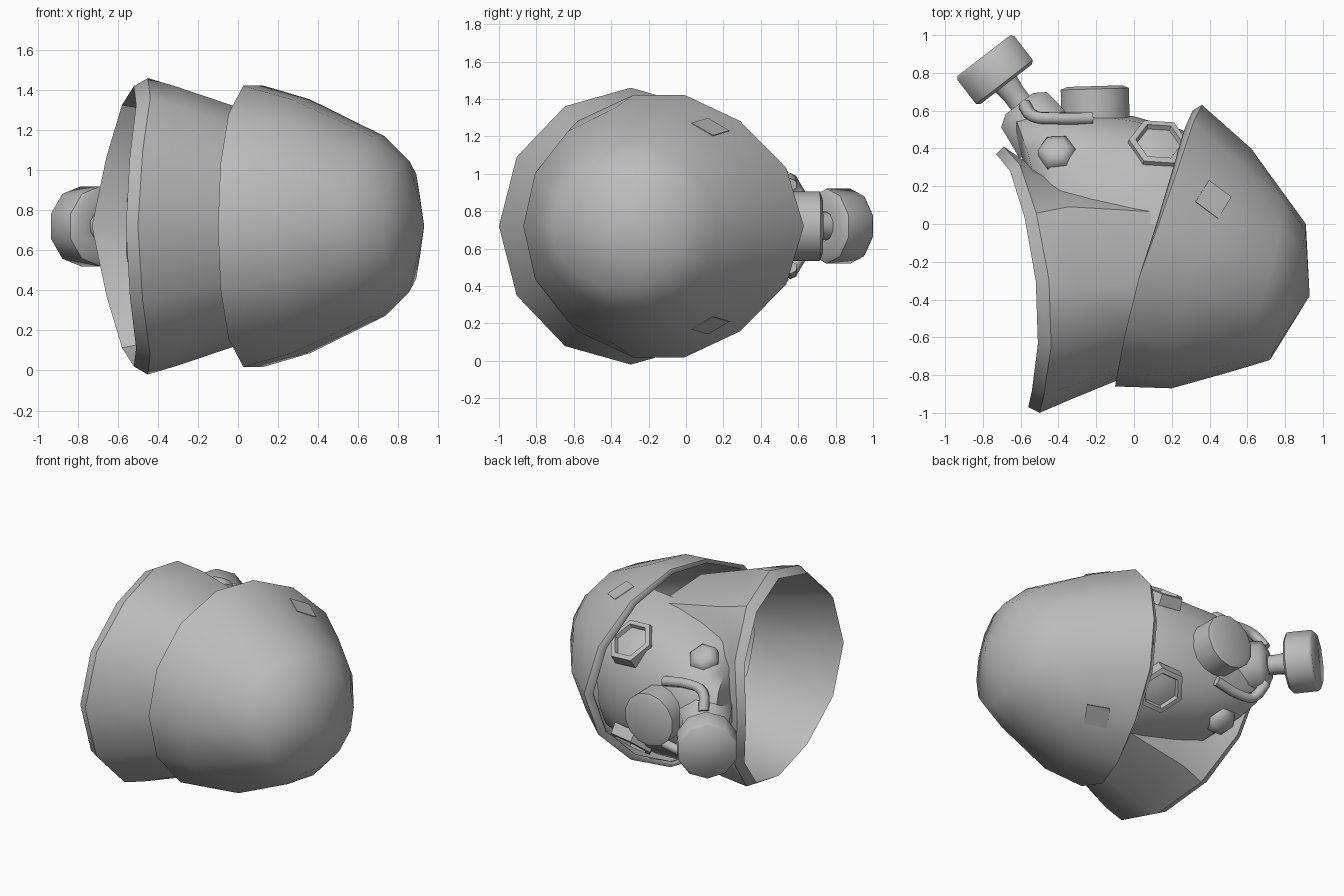
import bpy, bmesh, math
from mathutils import Vector
from mathutils.bvhtree import BVHTree

if "Cube" in bpy.data.objects:
    bpy.data.objects.remove(bpy.data.objects["Cube"])

MID = 0.72  # height of the mirror plane

grey = bpy.data.materials.new("plain_grey")
grey.diffuse_color = (0.5, 0.5, 0.5, 1)
grey.use_nodes = True
grey.node_tree.nodes["Principled BSDF"].inputs["Base Color"].default_value = grey.diffuse_color


def finish(name, bm, angle=45):
    me = bpy.data.meshes.new(name)
    bm.to_mesh(me)
    ob = bpy.data.objects.new(name, me)
    bpy.context.collection.objects.link(ob)
    me.materials.append(grey)
    bpy.ops.object.select_all(action='DESELECT')
    ob.select_set(True)
    bpy.context.view_layer.objects.active = ob
    bpy.ops.object.shade_smooth_by_angle(angle=math.radians(angle))
    return ob


def loft(rings, closed=True, apex=None, cap=False, skip=None):
    """Skin a row of rings; skip(row, column) leaves a face out."""
    bm = bmesh.new()
    rows = [[bm.verts.new(p) for p in r] for r in rings]
    n = len(rows[0])
    for k, (a, b) in enumerate(zip(rows, rows[1:])):
        for i in range(n if closed else n - 1):
            j = (i + 1) % n
            if not (skip and skip(k, i)):
                bm.faces.new((a[i], a[j], b[j], b[i]))
    if apex:
        tip = bm.verts.new(apex)
        for i in range(n):
            bm.faces.new((rows[-1][i], rows[-1][(i + 1) % n], tip))
    if cap:
        bm.faces.new(rows[-1])
    bmesh.ops.recalc_face_normals(bm, faces=bm.faces[:])
    return bm


def tilted_ring(front, back, w, bow, n, p=1.0):
    """Oval ring through two points of the mirror plane, bowed along x at the sides.
    p below 1 makes the front half boxier, above 1 more pointed."""
    f, b = Vector(front), Vector(back)
    c, h = (f + b) / 2, (f - b) / 2
    out = []
    for i in range(n):
        t = math.tau * i / n
        co, s = math.cos(t), abs(math.sin(t))
        k = co ** p if co > 1e-6 else co
        x = c.x + h.x * co + bow * (s if co > 0 else s * s)
        out.append((x, c.y + h.y * k, MID + w * math.sin(t)))
    return out


def lathe(name, origin, axis, profile, n, angle=45):
    """Turned part: profile of (radius, height along axis)."""
    axis = Vector(axis).normalized()
    u = axis.cross(Vector((0, 0, 1)) if abs(axis.z) < 0.5 else Vector((1, 0, 0))).normalized()
    v = axis.cross(u)
    rings = [[Vector(origin) + axis * h
              + u * r * math.cos(math.tau * (i + .5) / n)
              + v * r * math.sin(math.tau * (i + .5) / n) for i in range(n)] for r, h in profile]
    return finish(name, loft(rings, cap=True), angle)


def thicken(ob, t):
    m = ob.modifiers.new("thickness", 'SOLIDIFY')
    m.thickness, m.offset = t, -1


# helmet dome
bm = loft([tilted_ring((.31, .60), (-.07, -.83), .69, -.05, 14, 1.3),
           tilted_ring((.36, .63), (-.10, -.86), .72, -.055, 14, 1.3),
           tilted_ring((.62, .40), (.20, -.87), .65, -.10, 14, 1.15),
           tilted_ring((.79, .165), (.52, -.78), .46, .05, 14),
           tilted_ring((.91, 0), (.72, -.72), .335, .02, 14)], apex=(.93, -.38, MID))
helmet_tree = BVHTree.FromBMesh(bm)
thicken(finish("helmet", bm, 50), .02)

# flared neck guard with a slanted rim, open in front where the face sits
bm = loft([tilted_ring((.20, .14), (.0, -.77), .53, .0, 12, .4),
           tilted_ring((-.50, .21), (-.42, -.92), .66, .10, 12, .45),
           tilted_ring((-.73, .37), (-.56, -.97), .70, .125, 12),
           tilted_ring((-.69, .41), (-.50, -1.0), .74, .145, 12),
           tilted_ring((-.47, .25), (-.35, -.935), .695, .11, 12, .45),
           tilted_ring((.22, .18), (-.02, -.80), .56, .0, 12, .4)],
          skip=lambda k, i: k in (0, 4) and i in (0, 11))
finish("neck_guard", bm, 40)

# face mask shell: (x, x shift at the front, front y, base y, half width)
rings = []
for x, dx, yf, yb, w in [(.42, 0, .40, -.08, .52), (.25, 0, .50, -.02, .52),
                         (.0, 0, .57, .0, .51), (-.22, 0, .60, .04, .48),
                         (-.42, -.07, .61, .10, .43), (-.51, -.13, .59, .16, .32),
                         (-.54, -.11, .52, .19, .15)]:
    rings.append([(x + dx * math.cos(t), yb + (yf - yb) * math.cos(t) ** .75, MID + w * math.sin(t))
                  for t in [math.radians(a) for a in (-89.9, -65, -42, -20, 0, 20, 42, 65, 89.9)]])
bm = loft(rings, closed=False, cap=True)
face_tree = BVHTree.FromBMesh(bm)
finish("face_mask", bm, 50)

# round nose valve
lathe("nose_valve", (-.20, .45, MID), (-.03, 1, 0), [(.185, 0), (.185, .265), (.15, .28)], 14, 50)

# mouth piece, breathing tube and filter canister
axis = Vector((-.61, .79, 0)).normalized()
lathe("mouth_piece", (-.54, .55, MID), axis, [(.19, -.12), (.165, .07), (.10, .11)], 8, 50)
lathe("breathing_tube", (-.60, .64, MID), axis, [(.09, -.1), (.065, .0), (.065, .06), (.08, .16)], 10)
lathe("filter_canister", (-.735, .815, MID), axis,
      [(.08, -.095), (.18, -.095), (.2, -.08), (.2, .08), (.185, .097)], 10, 50)


def surface(tree, x, y, side):
    """Point and normal of a shell above (x, y), on the upper or lower half."""
    p, nrm, _, _ = tree.ray_cast(Vector((x, y, MID + side * 2)), Vector((0, 0, -side)))
    if nrm.z * side < 0:
        nrm = -nrm
    return p, nrm


for side, label in ((1, "upper"), (-1, "lower")):
    # goggle with sunken lens
    p, nrm = surface(face_tree, .13, .42, side)
    lathe("goggle_" + label, p, nrm,
          [(.17, -.05), (.16, .025), (.125, .03), (.115, .003), (.05, .015)], 6, 35)
    # cheek knob
    p, nrm = surface(face_tree, -.41, .39, side)
    lathe("cheek_knob_" + label, p, nrm, [(.10, -.05), (.10, .005), (.06, .035)], 6, 50)
    # helmet patch
    p, nrm = surface(helmet_tree, .42, .13, side)
    a = Vector((.13, -.08, 0))
    a = (a - nrm * a.dot(nrm)).normalized()
    b = nrm.cross(a)
    quad = [[p + nrm * h + a * s * .075 + b * t * .075
             for s, t in ((-1, -1), (1, -1), (1, 1), (-1, 1))] for h in (.0, .004)]
    finish("helmet_patch_" + label, loft(quad, cap=True), 30)
    # curled strap beside the mouth
    cu = bpy.data.curves.new("mouth_strap_" + label, 'CURVE')
    cu.dimensions = '3D'
    cu.bevel_depth, cu.bevel_resolution, cu.resolution_u = .035, 1, 3
    cu.use_fill_caps = True
    sp = cu.splines.new('BEZIER')
    pts = [(-.58, .63, .13), (-.53, .57, .23), (-.43, .56, .25), (-.22, .56, .22)]
    sp.bezier_points.add(len(pts) - 1)
    for bp, (x, y, d) in zip(sp.bezier_points, pts):
        bp.co = (x, y, MID + side * d)
        bp.handle_left_type = bp.handle_right_type = 'AUTO'
    cu.materials.append(grey)
    bpy.context.collection.objects.link(bpy.data.objects.new("mouth_strap_" + label, cu))
